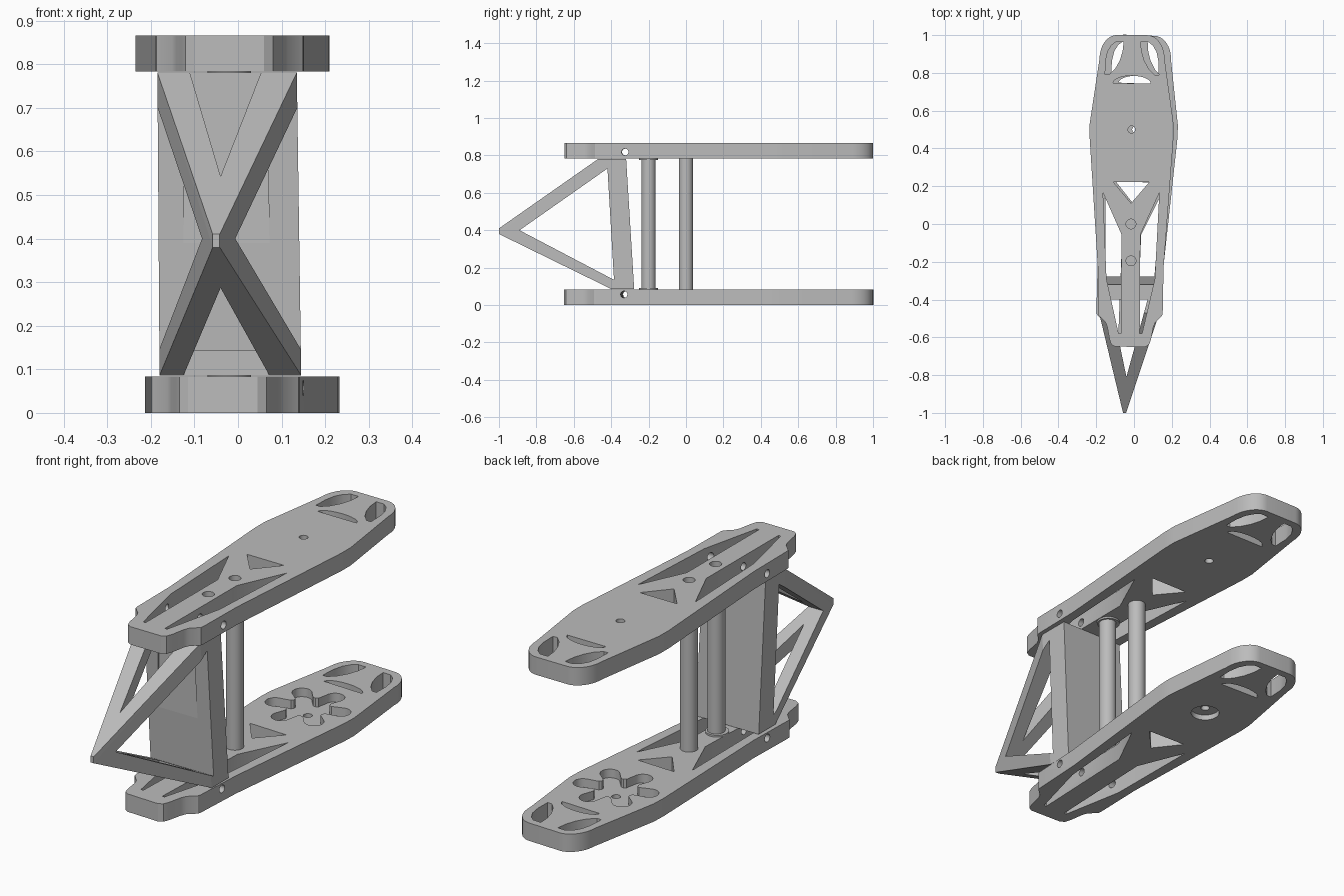
import bpy, bmesh
from math import sin, cos, pi, radians
from mathutils import Vector

if "Cube" in bpy.data.objects:
    bpy.data.objects.remove(bpy.data.objects["Cube"])

grey = bpy.data.materials.new("plain_grey")
grey.use_nodes = True
colour = (0.5, 0.5, 0.5, 1)
grey.diffuse_color = colour
grey.node_tree.nodes["Principled BSDF"].inputs["Base Color"].default_value = colour


def finish(name, bm):
    bmesh.ops.recalc_face_normals(bm, faces=bm.faces)
    mesh = bpy.data.meshes.new(name)
    bm.to_mesh(mesh)
    bm.free()
    mesh.materials.append(grey)
    obj = bpy.data.objects.new(name, mesh)
    bpy.context.collection.objects.link(obj)
    return obj


def prism(name, points, low, high, axis="z"):
    """Extrude a flat outline along z, or a (y, z) outline along x."""
    bm = bmesh.new()
    place = (lambda a, b, h: (a, b, h)) if axis == "z" else (lambda a, b, h: (h, a, b))
    face = bm.faces.new([bm.verts.new(place(a, b, low)) for a, b in points])
    moved = bmesh.ops.extrude_face_region(bm, geom=[face])["geom"]
    verts = [v for v in moved if isinstance(v, bmesh.types.BMVert)]
    bmesh.ops.translate(bm, verts=verts, vec=place(0, 0, high - low))
    return finish(name, bm)


def circle(a, b, r, n=32):
    return [(a + r * cos(2 * pi * i / n), b + r * sin(2 * pi * i / n)) for i in range(n)]


def mirrored(points):
    return [(-x, y) for x, y in reversed(points)]


def select(obj):
    bpy.ops.object.select_all(action="DESELECT")
    obj.select_set(True)
    bpy.context.view_layer.objects.active = obj


def cut(target, cutter):
    mod = target.modifiers.new("cut", "BOOLEAN")
    mod.operation, mod.solver, mod.object = "DIFFERENCE", "EXACT", cutter
    select(target)
    bpy.ops.object.modifier_apply(modifier=mod.name)
    bpy.data.objects.remove(cutter)


def smooth(obj):
    select(obj)
    bpy.ops.object.shade_smooth_by_angle(angle=radians(25))


# Long plate: half outline from nose to rounded back end
THICK, TOP = 0.083, 0.783
half = [(0.08, -0.65), (0.1, -0.638), (0.11, -0.61), (0.122, -0.545), (0.132, -0.52),
        (0.168, -0.485), (0.171, -0.47), (0.174, -0.23), (0.222, 0.46), (0.222, 0.53)]
half += [(0.08 + 0.092 * cos(i * pi / 20), 0.875 + 0.125 * sin(i * pi / 20)) for i in range(11)]

# Windows cut through each plate
side_window = [(0.149, 0.165), (0.05, -0.055), (0.05, -0.58), (0.062, -0.58), (0.128, -0.29)]
petal = [(0.142, 0.79), (0.14, 0.86), (0.13, 0.91), (0.11, 0.945), (0.085, 0.965),
         (0.045, 0.965), (0.05, 0.915), (0.065, 0.865), (0.09, 0.82), (0.12, 0.79)]
arch = [(0.1 * cos(i * pi / 12), 0.745 + 0.04 * sin(i * pi / 12)) for i in range(13)]
triangle = [(-0.096, 0.223), (0.096, 0.223), (0, 0.11)]


def plate(name, base, offset, yaw, pin_z):
    obj = prism(name, half + mirrored(half), base, base + THICK)
    windows = [side_window, mirrored(side_window), petal, mirrored(petal), arch, triangle,
               circle(0, 0.5, 0.019)]
    for outline in windows:
        cut(obj, prism("cutter", outline, base - 0.1, base + 0.2))
    cut(obj, prism("cutter", circle(-0.325, pin_z, 0.018), -0.5, 0.5, "x"))
    obj.location.x, obj.rotation_euler.z = offset, -yaw
    return obj


# Upper plate with sockets over the tubes
upper = plate("upper_plate", TOP, -0.016, 0.0065, 0.818)
for y in (0, -0.195):
    cut(upper, prism("cutter", circle(-0.016, y, 0.026), TOP - 0.1, TOP + 0.2))
smooth(upper)

# Lower plate with a six-armed recess above and a round recess below
lower = plate("lower_plate", 0, -0.01, 0.039, 0.057)
star = []
for k in range(6):
    a = radians(15 + 60 * k)
    star += [(0.01 + 0.148 * cos(a) + 0.042 * cos(a + t * pi / 12),
              0.5 + 0.148 * sin(a) + 0.042 * sin(a + t * pi / 12)) for t in range(-6, 7)]
    v = a + radians(30)
    star += [(0.01 + r * cos(v + d), 0.5 + r * sin(v + d)) for r, d in
             ((0.098, -0.13), (0.092, 0), (0.098, 0.13))]
cut(lower, prism("cutter", star, 0.043, 0.2))
cut(lower, prism("cutter", circle(0.01, 0.5, 0.062), -0.1, 0.025))
smooth(lower)

# Upright tubes with low collars
for name, y in (("rear_tube", 0), ("front_tube", -0.2)):
    smooth(prism(name, circle(-0.016, y, 0.038), THICK, TOP))
for name, z in (("lower_collar", THICK), ("upper_collar", TOP - 0.008)):
    smooth(prism(name, circle(-0.02, -0.2, 0.05), z, z + 0.008))

# Pointed four-strut frame with a leaning back board
bm = bmesh.new()
corners = [(-0.05 + dx, -1, 0.395 + dz) for dx in (-0.008, 0.008) for dz in (-0.015, 0.015)]
for x0, x1, z, ys in ((-0.185, 0.135, 0.781, (-0.47, -0.32)), (-0.18, 0.145, 0.086, (-0.4, -0.277))):
    corners += [(x, y, z) for x in (x0, x1) for y in ys]
bmesh.ops.convex_hull(bm, input=[bm.verts.new(Vector(c)) for c in corners])
bmesh.ops.dissolve_limit(bm, angle_limit=radians(1), verts=bm.verts, edges=bm.edges)
frame = finish("pointed_frame", bm)
cut(frame, prism("cutter", [(-0.42, 0.73), (-0.385, 0.135), (-0.89, 0.4)], -0.5, 0.5, "x"))
cut(frame, prism("cutter", [(-0.125, -0.4), (0.072, -0.4), (-0.04, -0.81)], -0.2, 1.2))
